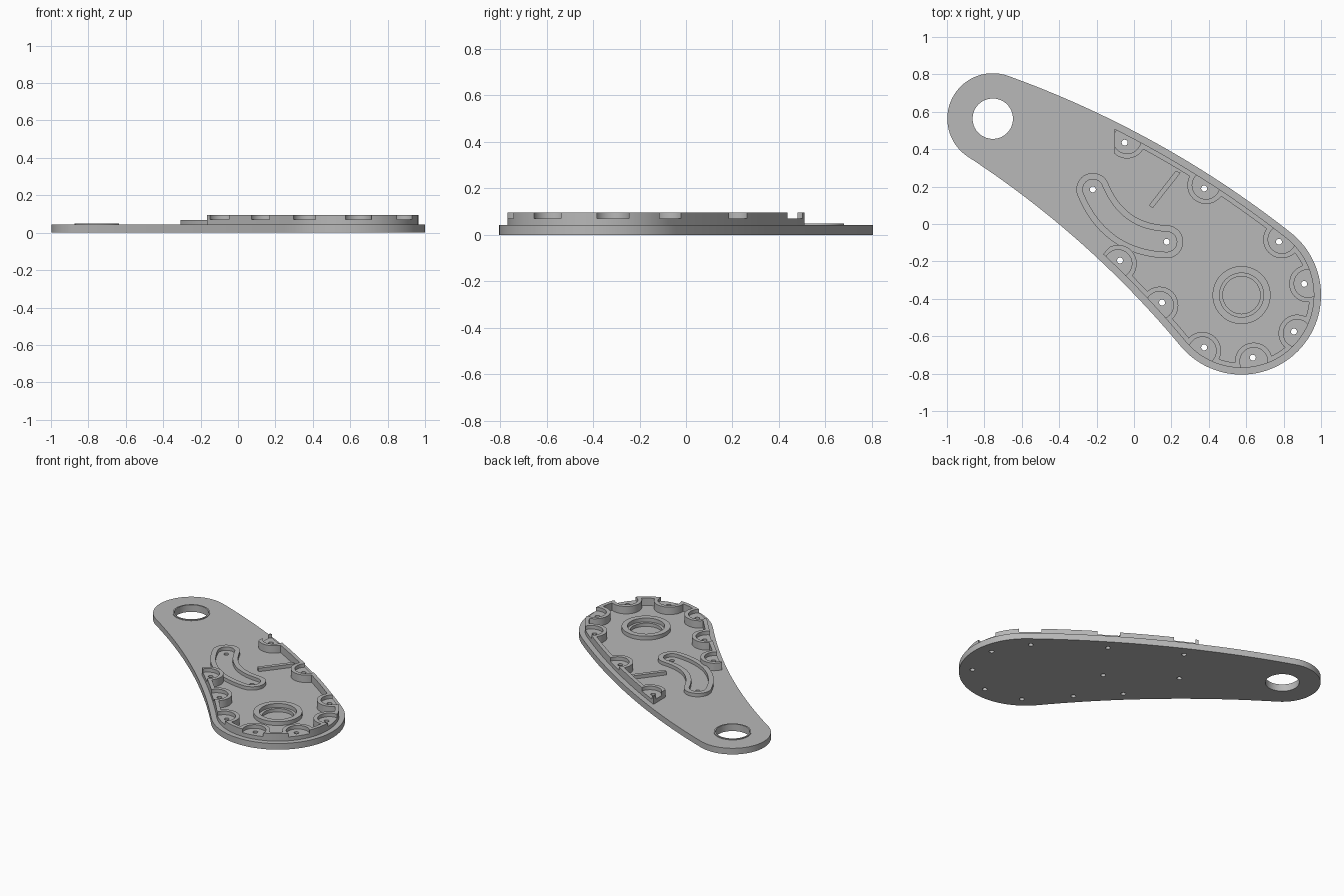
import bpy, bmesh, math
from mathutils import Vector as V

if "Cube" in bpy.data.objects:
    bpy.data.objects.remove(bpy.data.objects["Cube"])

grey = bpy.data.materials.new("plain grey")
grey.diffuse_color = (0.48, 0.48, 0.48, 1)
grey.use_nodes = True
grey.node_tree.nodes["Principled BSDF"].inputs["Base Color"].default_value = grey.diffuse_color

PLATE, FLOOR, TOP = 0.043, 0.07, 0.095
A, RA = V((-0.755, 0.563)), 0.243      # small end
B, RB = V((0.575, -0.38)), 0.425       # large end
R_TOP, R_LOW = 5.4, 5.1                # long side arcs


def prism(name, pts, z0, z1):
    bm = bmesh.new()
    face = bm.faces.new([bm.verts.new((p[0], p[1], z0)) for p in pts])
    new = bmesh.ops.extrude_face_region(bm, geom=[face])["geom"]
    bmesh.ops.translate(bm, vec=(0, 0, z1 - z0),
                        verts=[e for e in new if isinstance(e, bmesh.types.BMVert)])
    bmesh.ops.recalc_face_normals(bm, faces=bm.faces)
    me = bpy.data.meshes.new(name)
    bm.to_mesh(me)
    bm.free()
    me.materials.append(grey)
    ob = bpy.data.objects.new(name, me)
    bpy.context.collection.objects.link(ob)
    return ob


def arc(c, r, a0, a1, n):
    return [V((c[0] + r * math.cos(a0 + (a1 - a0) * i / n),
               c[1] + r * math.sin(a0 + (a1 - a0) * i / n))) for i in range(n)]


def disc(name, c, r, z0, z1, n=48):
    return prism(name, arc(c, r, 0, math.tau, n), z0, z1)


def cut(ob, *tools):
    bpy.context.view_layer.objects.active = ob
    for t in tools:
        m = ob.modifiers.new("cut", 'BOOLEAN')
        m.operation, m.solver, m.object = 'DIFFERENCE', 'EXACT', t
        bpy.ops.object.modifier_apply(modifier=m.name)
        bpy.data.objects.remove(t)
    return ob


def side_centre(r1, r2):
    # lower-left point at distance r1 from A and r2 from B
    ab = B - A
    d = ab.length
    x = (r1 * r1 - r2 * r2 + d * d) / (2 * d)
    u = ab / d
    return A + u * x + V((u.y, -u.x)) * math.sqrt(r1 * r1 - x * x)


CT = side_centre(R_TOP - RA, R_TOP - RB)
CL = side_centre(R_LOW + RA, R_LOW + RB)


def ang(v):
    return math.atan2(v.y, v.x)


def outline(d):
    # plate contour moved inward by d
    tb, ta = ang(B - CT), ang(A - CT)
    lb, la = ang(CL - B), ang(CL - A) % math.tau
    return (arc(B, RB - d, lb, tb, 72) + arc(CT, R_TOP - d, tb, ta, 40)
            + arc(A, RA - d, ta, la, 48)
            + arc(CL, R_LOW + d, ang(A - CL), ang(B - CL), 40))


bosses = [V(p) for p in ((-0.05, 0.435), (0.375, 0.19), (0.775, -0.095),
                         (0.91, -0.32), (0.855, -0.575), (0.635, -0.715),
                         (0.375, -0.66), (0.15, -0.42), (-0.075, -0.195))]
slot_ends = [V((-0.22, 0.185)), V((0.175, -0.095))]
edge = outline(0)


def boss_centre(p):
    # scallop centre lies a little nearer the edge than its screw hole
    q = min(edge, key=lambda e: (e - p).length)
    return p + (q - p).normalized() * 0.02


# base plate with pivot hole, bearing recess and screw holes
plate = prism("base_plate", edge, 0, PLATE)
cut(plate, disc("c", A, 0.108, -1, 1, 64), disc("c", B, 0.1, 0.02, 1, 64),
    *[disc("c", p, 0.016, -1, 1, 16) for p in bosses + slot_ends])

# thin lip around the pivot hole
lip = cut(disc("pivot_lip", A, 0.118, PLATE - 0.01, PLATE + 0.006, 64),
          disc("c", A, 0.108, -1, 1, 64))

# rim wall with scalloped screw bosses, open on the outer side
inner = cut(prism("c", outline(0.062), 0.0, 1),
            *[disc("c", boss_centre(p), 0.1, -1, 2) for p in bosses])
open_end = prism("c", [(-0.105, 1), (-1.3, 1), (-1.3, -0.32), (-0.306, -0.32),
                       (-0.06, -0.043), (-0.105, 0.3)], -1, 1)
rim = prism("rim_wall", outline(0.036), PLATE - 0.002, TOP)
cut(rim, inner, open_end,
    *[disc("c", boss_centre(p), 0.074, FLOOR, 1) for p in bosses],
    *[disc("c", p, 0.016, -1, 1, 16) for p in bosses])

# bearing ring
ring = cut(disc("bearing_ring", B, 0.155, PLATE - 0.002, FLOOR, 64),
           disc("c", B, 0.118, -1, 1, 64))

# curved slot frame
P0, P2, C = slot_ends[0], slot_ends[1], V((-0.107, -0.085))


def slot(w):
    left, right = [], []
    for i in range(21):
        t = i / 20
        p = P0 * (1 - t) ** 2 + C * 2 * t * (1 - t) + P2 * t * t
        d = ((C - P0) * (1 - t) + (P2 - C) * t).normalized()
        n = V((-d.y, d.x)) * w
        left.append(p + n)
        right.append(p - n)
    a0, a2 = ang(P0 - C), ang(P2 - C)
    h = math.pi / 2
    return (right + arc(P2, w, a2 - h, a2 + h, 16)[1:] + left[::-1]
            + arc(P0, w, a0 - h, a0 + h, 16)[1:])


frame = cut(prism("slot_frame", slot(0.088), PLATE - 0.002, 0.067),
            prism("c", slot(0.054), -1, 1))

# short straight rib
rib = prism("rib", [(0.222, 0.283), (0.08, 0.1), (0.1, 0.085), (0.25, 0.275)],
            PLATE - 0.002, 0.067)

for ob in (plate, lip, rim, ring, frame, rib):
    bpy.ops.object.select_all(action='DESELECT')
    ob.select_set(True)
    bpy.context.view_layer.objects.active = ob
    bpy.ops.object.shade_smooth_by_angle(angle=math.radians(30))
